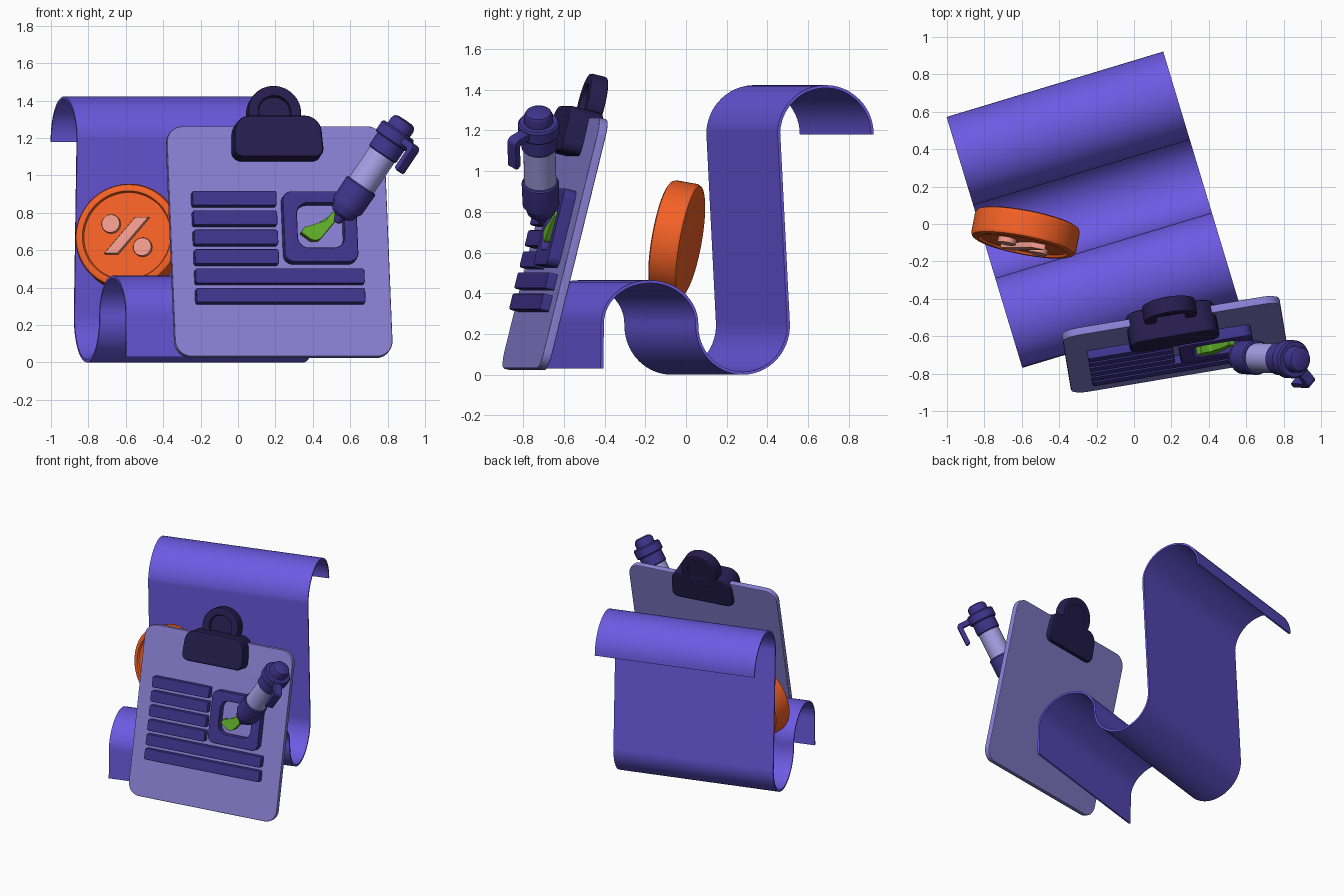
import bpy, bmesh
from math import sin, cos, pi, tan, radians
from mathutils import Matrix, Vector

if "Cube" in bpy.data.objects:
    bpy.data.objects.remove(bpy.data.objects["Cube"])


def material(name, hexa):
    lin = [(int(hexa[i:i + 2], 16) / 255) ** 2.2 for i in (0, 2, 4)]
    m = bpy.data.materials.new(name)
    m.diffuse_color = (*lin, 1)
    m.use_nodes = True
    m.node_tree.nodes["Principled BSDF"].inputs["Base Color"].default_value = m.diffuse_color
    return m


RIBBON = material("ribbon_purple", "6C5AE0")
BOARD = material("board_lavender", "8A80D4")
DARK = material("dark_navy", "2B2350")
INK = material("ink_purple", "43378C")
LIGHT = material("light_lavender", "A89FE6")
ORANGE = material("coin_orange", "F3612A")
PINK = material("pink", "F09A8C")
GREEN = material("green", "63B030")


def finish(name, bm, mat, M, bevel=0.0, segs=2):
    bmesh.ops.remove_doubles(bm, verts=bm.verts, dist=1e-5)
    bmesh.ops.recalc_face_normals(bm, faces=bm.faces)
    if bevel:
        edges = [e for e in bm.edges if len(e.link_faces) == 2 and e.calc_face_angle() > radians(40)]
        bmesh.ops.bevel(bm, geom=edges, offset=bevel, segments=segs, profile=0.5, affect='EDGES')
    me = bpy.data.meshes.new(name)
    bm.to_mesh(me)
    bm.free()
    ob = bpy.data.objects.new(name, me)
    bpy.context.collection.objects.link(ob)
    ob.matrix_world = M
    me.materials.append(mat)
    bpy.ops.object.select_all(action='DESELECT')
    ob.select_set(True)
    bpy.context.view_layer.objects.active = ob
    bpy.ops.object.shade_smooth_by_angle(angle=radians(35))
    ob.modifiers.new("weighted", 'WEIGHTED_NORMAL').keep_sharp = True
    return ob


def fillet(corners, n=8):
    """Round a polygon given as (x, z, radius)."""
    out = []
    for i, (x, z, r) in enumerate(corners):
        p = Vector((x, z, 0))
        if r == 0:
            out.append((x, z))
            continue
        u = (Vector((*corners[i - 1][:2], 0)) - p).normalized()
        v = (Vector((*corners[(i + 1) % len(corners)][:2], 0)) - p).normalized()
        half = u.angle(v) / 2
        c = p + (u + v).normalized() * r / sin(half)
        a, b = p + u * r / tan(half) - c, p + v * r / tan(half) - c
        out += [tuple((c + a.slerp(b, k / n).normalized() * r)[:2]) for k in range(n + 1)]
    return out


def rect(x0, x1, z0, z1, r):
    return fillet([(x0, z0, r), (x1, z0, r), (x1, z1, r), (x0, z1, r)])


def circle(x, z, r, n=48):
    return [(x + r * cos(2 * pi * k / n), z + r * sin(2 * pi * k / n)) for k in range(n)]


def prism(name, outline, y0, y1, mat, M, bevel=0.0, hole=None):
    """Extrude an x-z outline from y0 to y1, with an optional hole of equal point count."""
    bm = bmesh.new()
    loops = [[[bm.verts.new((x, y, z)) for x, z in o] for y in (y0, y1)]
             for o in ([outline, hole] if hole else [outline])]
    n = len(outline)
    for a, b in loops:
        for k in range(n):
            bm.faces.new((a[k - 1], a[k], b[k], b[k - 1]))
    for side in (0, 1):
        if hole:
            o, h = loops[0][side], loops[1][side]
            for k in range(n):
                bm.faces.new((o[k - 1], o[k], h[k], h[k - 1]))
        else:
            bm.faces.new(loops[0][side])
    return finish(name, bm, mat, M, bevel)


def lathe(name, profile, mat, M, n=48):
    """Revolve (radius, z) points about local z."""
    bm = bmesh.new()
    vs = [bm.verts.new((r, 0, z)) for r, z in profile]
    es = [bm.edges.new(p) for p in zip(vs, vs[1:])]
    bmesh.ops.spin(bm, geom=vs + es, axis=(0, 0, 1), cent=(0, 0, 0), angle=2 * pi,
                   steps=n, use_merge=True)
    return finish(name, bm, mat, M)


def Rot(deg, axis):
    return Matrix.Rotation(radians(deg), 4, axis)


# Curling paper ribbon: S-shaped profile with thickness, swept across its width
def arc(cv, cz, rv, rz, a0, a1, n=28):
    return [Vector((cv + rv * cos(radians(a0 + (a1 - a0) * k / n)),
                    cz + rz * sin(radians(a0 + (a1 - a0) * k / n)))) for k in range(n + 1)]


path = (arc(.455, 1.18, .24, .235, 0, 177) + arc(.03, .242, .235, .235, 3, -180)
        + arc(-.447, .25, .242, .207, 0, 180) + [Vector((-.692, .03))])
bm = bmesh.new()
rings = []
for i, p in enumerate(path):
    t = (path[min(i + 1, len(path) - 1)] - path[max(i - 1, 0)]).normalized() * .007
    q, r = p + Vector((-t.y, t.x)), p - Vector((-t.y, t.x))
    rings.append([bm.verts.new((u, v, z)) for u, (v, z) in ((-.605, q), (.605, q), (.605, r), (-.605, r))])
for a, b in zip(rings, rings[1:]):
    for k in range(4):
        bm.faces.new((a[k - 1], a[k], b[k], b[k - 1]))
bm.faces.new(rings[0])
bm.faces.new(rings[-1])
finish("paper_ribbon", bm, RIBBON, Matrix.Translation((-.22, .075, 0)) @ Rot(16.8, 'Z'))

# Clipboard: local frame is x across, z up the board, -y out of its face
B = Matrix.Translation((.22, -.643, .642)) @ Rot(9.5, 'Z') @ Rot(-14, 'X')
prism("board", rect(-.59, .59, -.635, .635, .09), -.0225, .0225, BOARD, B, .008)
for i in range(6):
    z = .227 - .107 * i
    prism(f"text_line_{i + 1}", rect(-.472, -.015 if i < 4 else .445, z - .041, z + .041, .012),
          -.07, -.015, INK, B, .008)
prism("checkbox_frame", rect(.014, .414, -.128, .262, .05), -.085, -.015, INK, B, .01,
      hole=rect(.09, .342, -.048, .196, .06))
prism("check_mark", fillet([(.1315, .069, .004), (.1045, .035, .004), (.188, -.03, .05),
                            (.317, .121, .004), (.283, .149, .004), (.182, .03, .015)]),
      -.09, -.04, GREEN, B, .006)

# Board clip gripping both sides, with a recessed round handle
prism("clip_base", fillet([(-.246, .44, .05), (.246, .44, .05), (.232, .672, .09), (-.232, .672, .09)]),
      -.125, .055, DARK, B, .02)
prism("clip_handle_ring", circle(0, .712, .144), -.035, .055, DARK, B, .012, hole=circle(0, .712, .086))
prism("clip_handle_plate", circle(0, .712, .09), -.005, .05, DARK, B)

# Coin with raised rim and raised percent symbol
C = Matrix.Translation((-.58, -.045, .665)) @ Rot(-11, 'Z') @ Rot(-10, 'X')
lathe("coin", [(0, -.075), (.262, -.075), (.278, -.068), (.285, -.052), (.285, .052), (.278, .068),
               (.265, .075), (.243, .075), (.236, .062), (0, .062)], ORANGE, C @ Rot(90, 'X'), 64)
for name, s in (("coin_dot_upper", -1), ("coin_dot_lower", 1)):
    prism(name, circle(.088 * s, -.063 * s, .05, 32), -.092, -.05, PINK, C, .006)
prism("coin_slash", [(-.12, -.1), (-.045, -.1), (.12, .1), (.045, .1)], -.092, -.05, PINK, C, .006)

# Pen: lathed sections along its axis, starting at the tip
tip = Vector((.53, -.71, .755))
axis = (Vector((.895, -.725, 1.295)) - tip).normalized()
ex = Vector((0, 1, 0)).cross(axis).normalized()
P = Matrix((ex, axis.cross(ex), axis)).transposed().to_4x4()
P.translation = tip
lathe("pen_grip", [(0, -.01), (.018, -.006), (.034, .03), (.056, .04), (.068, .052), (.076, .08), (.09, .1),
                   (.092, .225), (.086, .233), (0, .233)], INK, P)
lathe("pen_barrel", [(0, .22), (.079, .22), (.079, .445), (0, .445)], LIGHT, P)
lathe("pen_collar", [(0, .43), (.08, .43), (.087, .437), (.087, .54), (0, .54)], INK, P)
lathe("pen_cap", [(0, .515), (.094, .515), (.102, .523), (.102, .578), (.094, .588), (0, .588)], INK, P)
lathe("pen_knob", [(0, .57), (.071, .57), (.071, .625), (.062, .643), (.045, .651), (0, .653)], INK, P)
prism("pen_clip", fillet([(.08, .575, 0), (.08, .535, 0), (.158, .535, .01), (.158, .415, .012),
                          (.192, .4, .012), (.192, .575, .03)]), -.03, .03, INK, P @ Rot(-45, 'Z'), .006)
